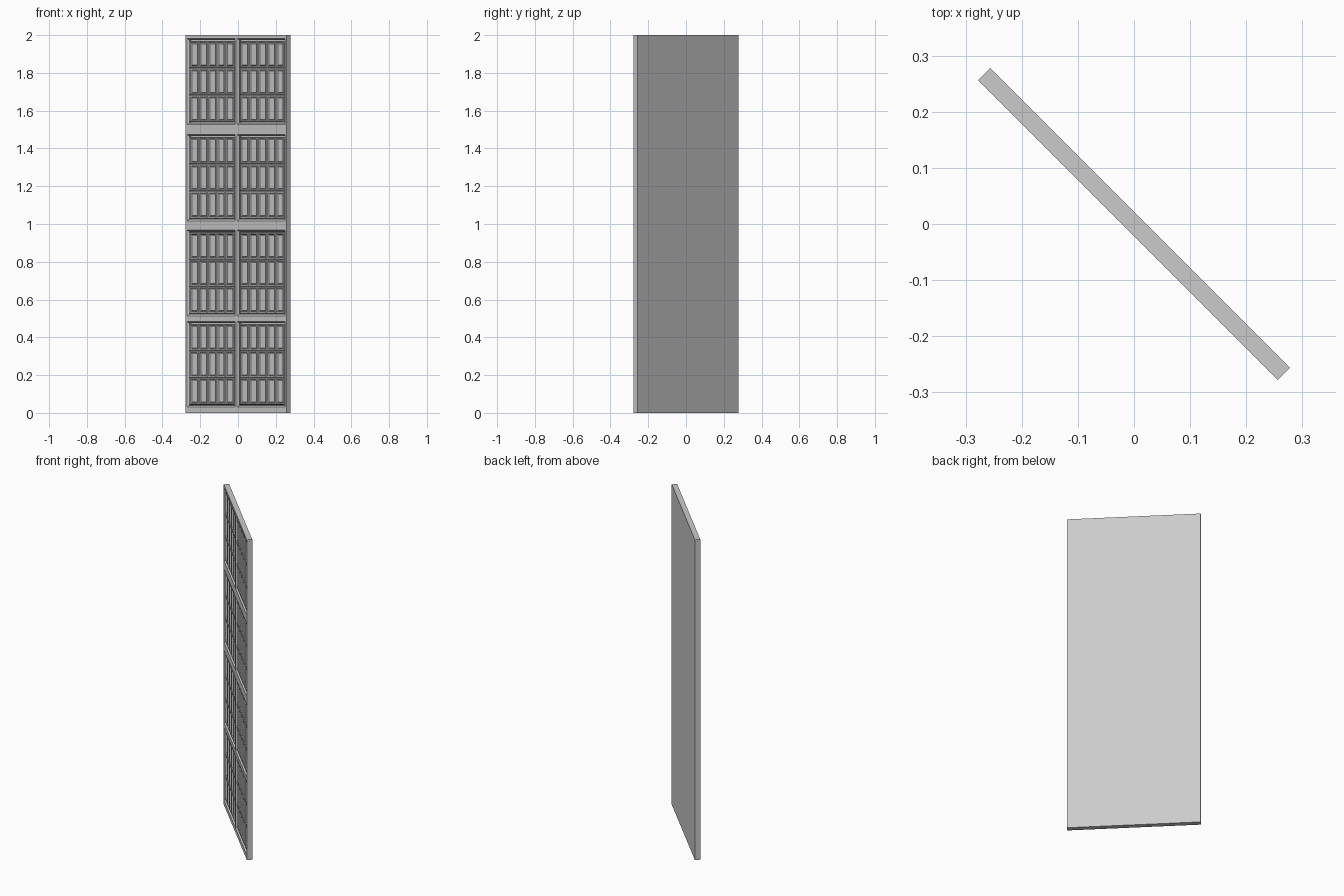
import bpy, bmesh, math

if "Cube" in bpy.data.objects:
    bpy.data.objects.remove(bpy.data.objects["Cube"])

W, T, H = 0.755, 0.031, 2.0
FRONT = -T / 2
TURN = math.radians(-45)
COLUMNS = [(-0.367, -0.008), (0.008, 0.367)]
ROWS = [(0.03, 0.484), (0.514, 0.968), (1.017, 1.474), (1.526, 1.982)]
BED = FRONT + 0.011          # sunken floor that carries the small coffers
MOULD = 0.013                # width of the sloping moulding


def quad(bm, x0, x1, z0, z1, y):
    return bm.faces.new([bm.verts.new(p) for p in
                         ((x0, y, z0), (x1, y, z0), (x1, y, z1), (x0, y, z1))])


def finish(bm, name):
    bmesh.ops.remove_doubles(bm, verts=bm.verts, dist=1e-5)
    bmesh.ops.recalc_face_normals(bm, faces=bm.faces) if name == "door_frame" else None
    mesh = bpy.data.meshes.new(name)
    bm.to_mesh(mesh)
    bm.free()
    ob = bpy.data.objects.new(name, mesh)
    ob.rotation_euler.z = TURN
    bpy.context.collection.objects.link(ob)
    return ob


# frame: slab shell whose front is a grid with eight openings
bm = bmesh.new()
xs = sorted([-W / 2, W / 2] + [x for c in COLUMNS for x in c])
zs = sorted([0, H] + [z for r in ROWS for z in r])
for i in range(len(xs) - 1):
    for j in range(len(zs) - 1):
        if not (i % 2 and j % 2):
            quad(bm, xs[i], xs[i + 1], zs[j], zs[j + 1], FRONT)
bmesh.ops.remove_doubles(bm, verts=bm.verts, dist=1e-5)
bmesh.ops.solidify(bm, geom=bm.faces[:], thickness=T)
finish(bm, "door_frame")

# plain back closing the openings
bm = bmesh.new()
f = quad(bm, -W / 2, W / 2, 0, H, T / 2)
f.normal_flip()
finish(bm, "door_back")

# sloping mouldings inside every opening
bm = bmesh.new()
faces = [quad(bm, *c, *r, FRONT) for c in COLUMNS for r in ROWS]
bm.normal_update()
bmesh.ops.inset_individual(bm, faces=faces, thickness=MOULD, depth=FRONT - BED)
bmesh.ops.delete(bm, geom=faces, context='FACES')
finish(bm, "panel_mouldings")

# five by three coffers per opening: bar, slope, groove and raised field
bm = bmesh.new()
cells = []
for x0, x1 in COLUMNS:
    for z0, z1 in ROWS:
        x0i, z0i = x0 + MOULD, z0 + MOULD
        dx, dz = (x1 - x0 - 2 * MOULD) / 5, (z1 - z0 - 2 * MOULD) / 3
        for i in range(5):
            for j in range(3):
                cells.append(quad(bm, x0i + i * dx, x0i + (i + 1) * dx,
                                  z0i + j * dz, z0i + (j + 1) * dz, BED))
bm.normal_update()
for width, depth in ((0.004, 0.006), (0.009, 0), (0.004, -0.009), (0.004, 0.003)):
    bmesh.ops.inset_individual(bm, faces=cells, thickness=width, depth=depth)
finish(bm, "coffers")
